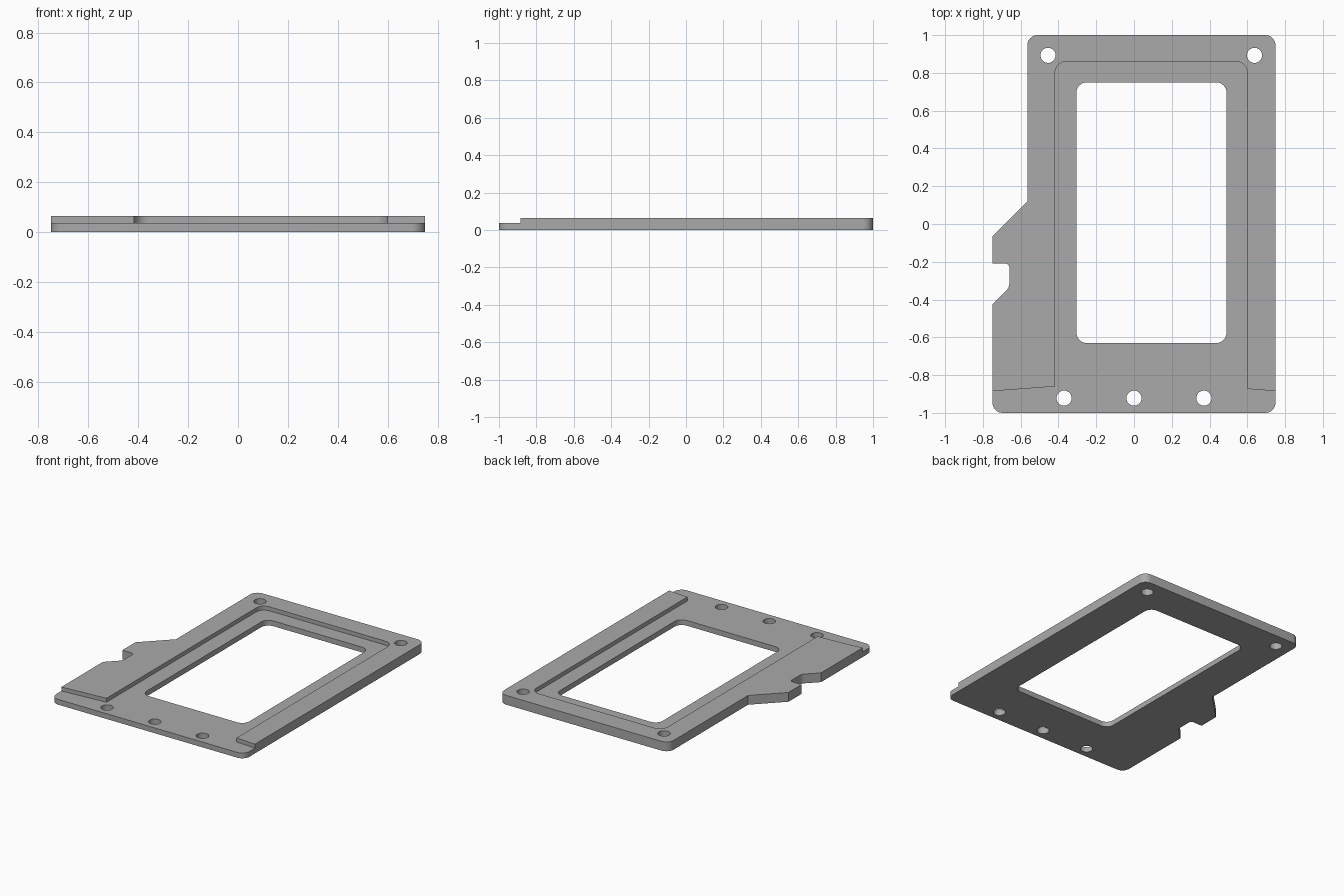
import bpy, bmesh, math
from mathutils import Vector

if "Cube" in bpy.data.objects:
    bpy.data.objects.remove(bpy.data.objects["Cube"], do_unlink=True)

HEIGHT, FLOOR = 0.065, 0.037

grey = bpy.data.materials.new("mid grey")
grey.use_nodes = True
colour = (0.4, 0.4, 0.4, 1)
grey.diffuse_color = colour
grey.node_tree.nodes["Principled BSDF"].inputs["Base Color"].default_value = colour


def rounded(corners, steps=8):
    """Turn (x, y, radius) corners into an outline with filleted corners."""
    points = []
    for i, (x, y, r) in enumerate(corners):
        p = Vector((x, y))
        if not r:
            points.append(p)
            continue
        a = (Vector(corners[i - 1][:2]) - p).normalized()
        b = (Vector(corners[(i + 1) % len(corners)][:2]) - p).normalized()
        half = a.angle(b) / 2
        centre = p + (a + b).normalized() * r / math.sin(half)
        start = p + a * r / math.tan(half) - centre
        end = p + b * r / math.tan(half) - centre
        sweep = start.angle_signed(end)
        for k in range(steps + 1):
            t = -sweep * k / steps
            c, s = math.cos(t), math.sin(t)
            points.append(centre + Vector((c * start.x - s * start.y,
                                           s * start.x + c * start.y)))
    return points


def prism(name, outline, z0, z1):
    bm = bmesh.new()
    face = bm.faces.new([bm.verts.new((p.x, p.y, z0)) for p in outline])
    top = bmesh.ops.extrude_face_region(bm, geom=[face])["geom"]
    bmesh.ops.translate(bm, vec=(0, 0, z1 - z0),
                        verts=[g for g in top if isinstance(g, bmesh.types.BMVert)])
    bmesh.ops.recalc_face_normals(bm, faces=bm.faces[:])
    mesh = bpy.data.meshes.new(name)
    bm.to_mesh(mesh)
    bm.free()
    mesh.materials.append(grey)
    obj = bpy.data.objects.new(name, mesh)
    bpy.context.collection.objects.link(obj)
    return obj


# Plate with chamfered shoulder and side notch
plate = prism("frame_plate", rounded([
    (-0.75, -1, 0.055), (0.75, -1, 0.055), (0.75, 1, 0.055), (-0.565, 1, 0.055),
    (-0.565, 0.12, 0), (-0.75, -0.065, 0), (-0.75, -0.21, 0),
    (-0.66, -0.21, 0.02), (-0.66, -0.335, 0.05), (-0.75, -0.425, 0)]), 0, HEIGHT)

# Recess that leaves the raised rim and the low front ledge
recess = rounded([
    (-0.418, 0.86, 0.06), (-0.418, -0.86, 0), (-0.9, -0.896, 0), (-0.9, -1.1, 0),
    (0.9, -1.1, 0), (0.9, -0.896, 0), (0.6, -0.873, 0), (0.6, 0.86, 0.06)])
cutters = [prism("recess_cutter", recess, FLOOR, 0.2)]

# Central window
window = rounded([(-0.305, -0.63, 0.055), (0.49, -0.63, 0.055),
                  (0.49, 0.75, 0.055), (-0.305, 0.75, 0.055)])
cutters.append(prism("window_cutter", window, -0.1, 0.2))

# Screw holes
for x, y in [(-0.455, 0.893), (0.638, 0.893), (-0.37, -0.922), (0, -0.922), (0.37, -0.922)]:
    ring = [Vector((x + 0.04 * math.cos(k * math.tau / 32),
                    y + 0.04 * math.sin(k * math.tau / 32))) for k in range(32)]
    cutters.append(prism("hole_cutter", ring, -0.1, 0.2))

# Cut everything and remove the cutters
for cutter in cutters:
    cutter.hide_render = True
    mod = plate.modifiers.new("cut", "BOOLEAN")
    mod.operation, mod.solver, mod.object = "DIFFERENCE", "EXACT", cutter
bpy.context.view_layer.objects.active = plate
plate.select_set(True)
for mod in list(plate.modifiers):
    bpy.ops.object.modifier_apply(modifier=mod.name)
for cutter in cutters:
    bpy.data.objects.remove(cutter, do_unlink=True)

bpy.ops.object.shade_smooth_by_angle(angle=math.radians(30))
